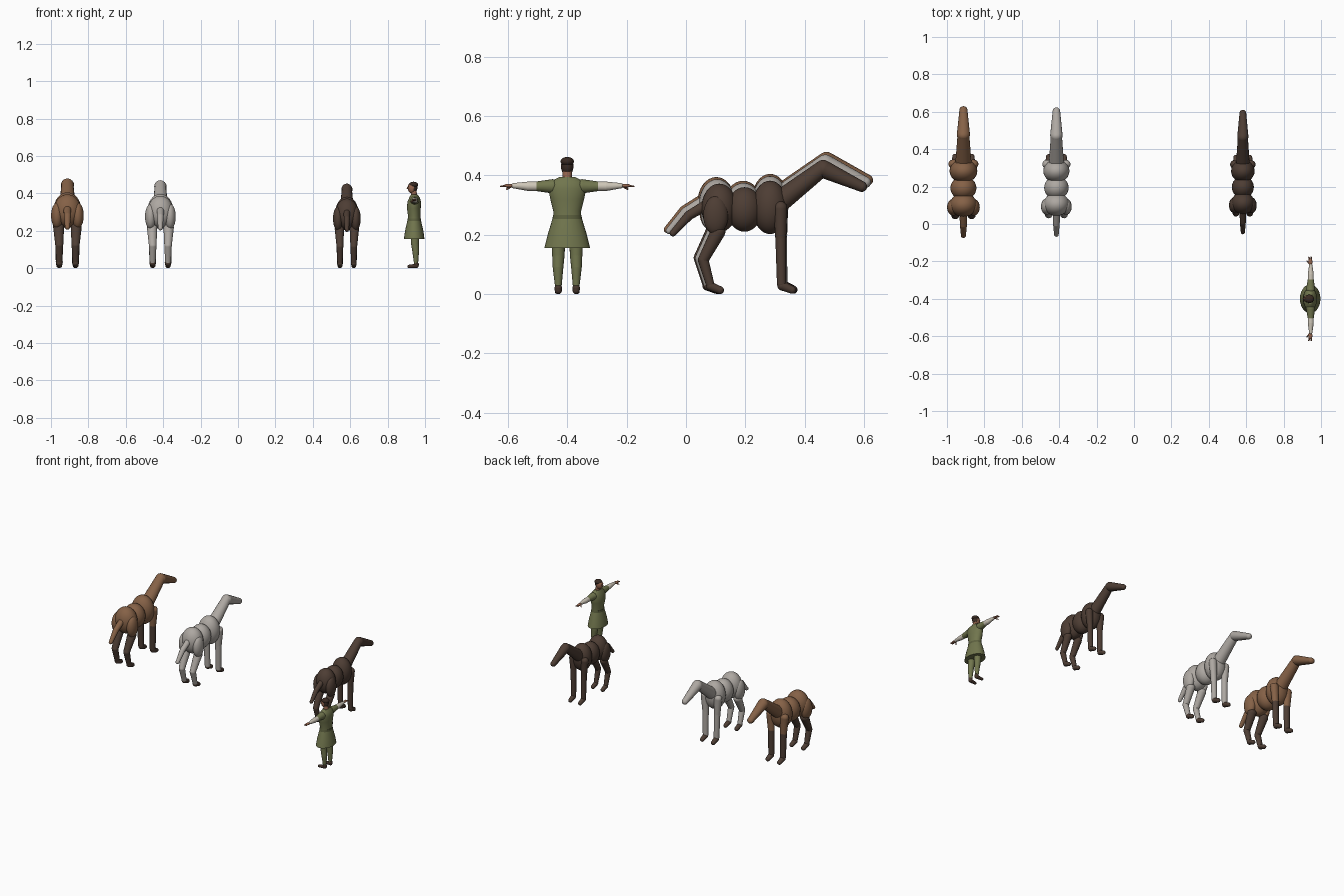
import bpy, bmesh, math
from mathutils import Vector, Matrix

cube = bpy.data.objects.get("Cube")
if cube:
    bpy.data.objects.remove(cube)


def material(name, rgb):
    m = bpy.data.materials.new(name)
    m.use_nodes = True
    color = (*rgb, 1)
    m.diffuse_color = color
    for node in m.node_tree.nodes:
        if node.type == "BSDF_PRINCIPLED":
            node.inputs["Base Color"].default_value = color
            node.inputs["Roughness"].default_value = 0.8
    return m


CHESTNUT = material("chestnut", (0.235, 0.12, 0.062))
GREY = material("pale grey", (0.42, 0.39, 0.36))
DARK = material("dark bay", (0.075, 0.047, 0.034))
OLIVE = material("olive cloth", (0.165, 0.18, 0.075))
BELT = material("dark olive", (0.11, 0.12, 0.05))
CREAM = material("cream linen", (0.62, 0.57, 0.48))
SKIN = material("skin", (0.3, 0.13, 0.075))
HAIR = material("dark hair", (0.04, 0.023, 0.016))
LEATHER = material("boot leather", (0.06, 0.035, 0.025))


def finish(name, bm, mats, frame, smooth=True):
    bm.transform(frame)
    bmesh.ops.recalc_face_normals(bm, faces=bm.faces)
    for f in bm.faces:
        f.smooth = smooth
    me = bpy.data.meshes.new(name)
    bm.to_mesh(me)
    bm.free()
    for m in mats:
        me.materials.append(m)
    ob = bpy.data.objects.new(name, me)
    bpy.context.scene.collection.objects.link(ob)
    return ob


def ball(name, center, radii, mat, frame, rule=None, extra=None):
    bm = bmesh.new()
    bmesh.ops.create_uvsphere(bm, u_segments=24, v_segments=16, radius=1)
    if rule:
        for f in bm.faces:
            f.material_index = int(rule(f.calc_center_median()))
    bm.transform(Matrix.Translation(center) @ Matrix.Diagonal((*radii, 1)))
    return finish(name, bm, [mat] + ([extra] if extra else []), frame)


def limb(name, points, radii, mat, frame):
    """Tapered tube through the points, with a round joint at each one."""
    bm = bmesh.new()
    pts = [Vector(p) for p in points]
    for p, r in zip(pts, radii):
        bmesh.ops.create_uvsphere(bm, u_segments=16, v_segments=10, radius=r,
                                  matrix=Matrix.Translation(p))
    for a, b, ra, rb in zip(pts, pts[1:], radii, radii[1:]):
        turn = (b - a).to_track_quat("Z", "Y").to_matrix().to_4x4()
        bmesh.ops.create_cone(bm, segments=16, radius1=ra, radius2=rb, depth=(b - a).length,
                              cap_ends=False, matrix=Matrix.Translation((a + b) / 2) @ turn)
    return finish(name, bm, [mat], frame)


def loft(name, rings, mat, frame):
    """Stacked oval rings given as (x centre, z, half depth, half width)."""
    bm = bmesh.new()
    loops = []
    n = 24
    for cx, z, rx, ry in rings:
        loops.append([bm.verts.new((cx + rx * math.cos(math.tau * i / n),
                                    ry * math.sin(math.tau * i / n), z)) for i in range(n)])
    for lo, hi in zip(loops, loops[1:]):
        for i in range(n):
            bm.faces.new((lo[i], lo[(i + 1) % n], hi[(i + 1) % n], hi[i]))
    bm.faces.new(loops[0])
    bm.faces.new(loops[-1])
    ob = finish(name, bm, [mat], frame)
    for f in ob.data.polygons:
        if len(f.vertices) > 4:
            f.use_smooth = False
    return ob


def horse(label, x, width, size, coat, lower, hoof):
    # Horse space: y along the body, z up, sized about the body centre
    frame = (Matrix.Translation((x, 0.2775, 0)) @ Matrix.Diagonal((width, size, size, 1))
             @ Matrix.Translation((0, -0.2775, 0)))

    # Barrel of three overlapping rounded masses
    ball(label + "_rump", (0, 0.112, 0.29), (0.062, 0.06, 0.082), coat, frame)
    ball(label + "_belly", (0, 0.197, 0.285), (0.059, 0.06, 0.075), coat, frame)
    ball(label + "_chest", (0, 0.283, 0.292), (0.063, 0.06, 0.09), coat, frame)

    # Neck, head and tail
    limb(label + "_neck", [(0, 0.3, 0.3), (0, 0.462, 0.425)], [0.038, 0.027], coat, frame)
    limb(label + "_head", [(0, 0.465, 0.42), (0, 0.592, 0.362)], [0.03, 0.018], coat, frame)
    limb(label + "_tail", [(0, 0.085, 0.31), (0, 0.01, 0.265), (0, -0.044, 0.205)],
         [0.018, 0.016, 0.011], coat, frame)

    for side, s in (("left", -1), ("right", 1)):
        # Hind leg
        ball(f"{label}_{side}_haunch", (s * 0.047, 0.1, 0.265), (0.027, 0.042, 0.065), coat, frame)
        limb(f"{label}_{side}_hind_leg",
             [(s * 0.04, 0.108, 0.21), (s * 0.037, 0.058, 0.115), (s * 0.037, 0.082, 0.03)],
             [0.025, 0.018, 0.014], lower, frame)
        limb(f"{label}_{side}_hind_hoof",
             [(s * 0.037, 0.083, 0.026), (s * 0.037, 0.115, 0.013)], [0.015, 0.013], hoof, frame)
        # Foreleg
        limb(f"{label}_{side}_shoulder",
             [(s * 0.045, 0.318, 0.29), (s * 0.039, 0.319, 0.19)], [0.023, 0.0185], coat, frame)
        limb(f"{label}_{side}_foreleg",
             [(s * 0.039, 0.319, 0.19), (s * 0.037, 0.322, 0.035)], [0.0183, 0.016], lower, frame)
        limb(f"{label}_{side}_fore_hoof",
             [(s * 0.037, 0.324, 0.028), (s * 0.037, 0.357, 0.014)], [0.016, 0.013], hoof, frame)


horse("chestnut_horse", -0.912, 1.18, 1.06, CHESTNUT, DARK, DARK)
horse("grey_horse", -0.415, 1.11, 1.04, GREY, GREY, DARK)
horse("dark_horse", 0.582, 1.0, 1.0, DARK, DARK, DARK)

# Rider standing with arms out, facing -x
place = Matrix.Translation((0.942, -0.4, 0))
loft("skirt", [(0, 0.155, 0.055, 0.077), (0, 0.2, 0.049, 0.066), (0, 0.256, 0.036, 0.049)],
     OLIVE, place)
loft("belt", [(0, 0.252, 0.037, 0.05), (0, 0.266, 0.036, 0.048)], BELT, place)
loft("tunic", [(0, 0.25, 0.035, 0.047), (0, 0.28, 0.033, 0.047), (-0.002, 0.32, 0.037, 0.057),
               (0, 0.355, 0.036, 0.064), (0.002, 0.378, 0.028, 0.058),
               (0, 0.394, 0.017, 0.027)], OLIVE, place)
limb("neck", [(0, 0.385, 0), (0, 0, 0)][:1] and [(0, 0, 0.385), (-0.004, 0, 0.418)],
     [0.017, 0.015], SKIN, place)

# Head, hair covering the crown and back
ball("head", (-0.009, 0, 0.43), (0.026, 0.021, 0.031), SKIN, place,
     rule=lambda c: c.z > 0.5 or c.x > 0.15 and c.z > -0.5, extra=HAIR)
ball("hair_top", (-0.004, 0, 0.446), (0.025, 0.0225, 0.016), HAIR, place)
ball("nose", (-0.035, 0, 0.428), (0.005, 0.004, 0.006), SKIN, place)
for s in (-1, 1):
    ball("eye", (-0.0315, s * 0.009, 0.436), (0.003, 0.003, 0.002), HAIR, place)

for side, s in (("left", -1), ("right", 1)):
    # Arm, from short sleeve to fingers
    limb(side + "_short_sleeve", [(0.002, s * 0.05, 0.363), (0.003, s * 0.098, 0.363)],
         [0.024, 0.017], OLIVE, place)
    limb(side + "_shirt_sleeve",
         [(0.003, s * 0.098, 0.363), (0.003, s * 0.13, 0.363), (0.003, s * 0.18, 0.365)],
         [0.016, 0.016, 0.009], CREAM, place)
    ball(side + "_hand", (0.001, s * 0.197, 0.365), (0.011, 0.018, 0.006), SKIN, place)
    for k in (-1, 0, 1):
        limb(side + "_finger", [(k * 0.006, s * 0.2, 0.365), (k * 0.008, s * 0.224, 0.363)],
             [0.0035, 0.0025], SKIN, place)
    limb(side + "_thumb", [(-0.005, s * 0.188, 0.363), (-0.017, s * 0.203, 0.354)],
         [0.004, 0.003], SKIN, place)
    # Leg and boot
    limb(side + "_leg",
         [(0.004, s * 0.03, 0.2), (0.004, s * 0.03, 0.13), (0.008, s * 0.031, 0.09),
          (0.01, s * 0.03, 0.025)],
         [0.024, 0.021, 0.018, 0.011], OLIVE, place)
    limb(side + "_boot", [(0.012, s * 0.03, 0.02), (0.012, s * 0.03, 0.012),
                          (-0.028, s * 0.033, 0.009)],
         [0.013, 0.012, 0.009], LEATHER, place)
